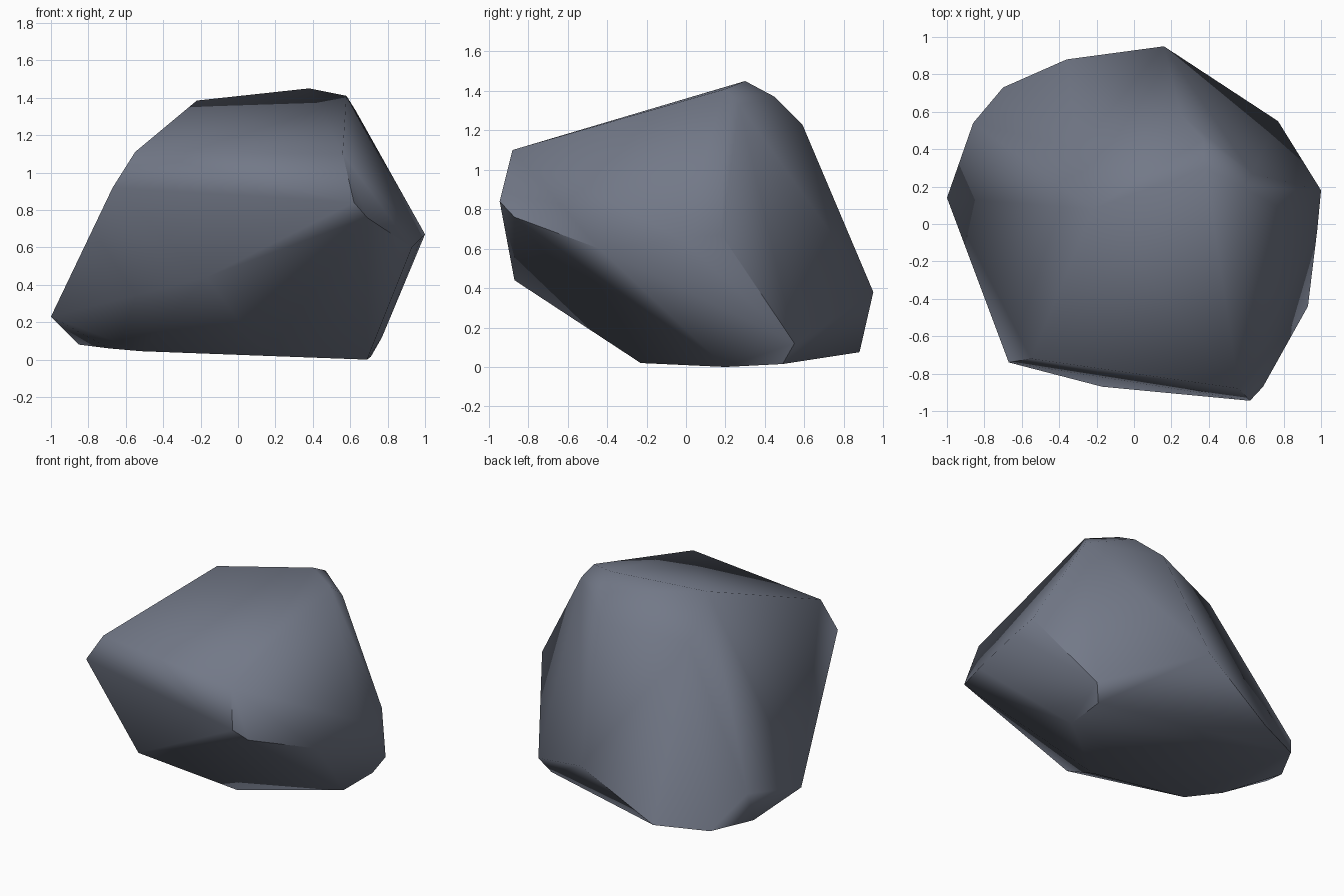
import bpy, bmesh, math

if "Cube" in bpy.data.objects:
    bpy.data.objects.remove(bpy.data.objects["Cube"])

# Corner points of the chipped boulder, grouped by region
base = [(.69, .20, 0), (.71, .49, .015), (.15, -.23, .02), (-.52, -.12, .045),
        (-.69, .06, .06), (-.85, .46, .08), (-.70, .73, .065), (-.36, .88, .075)]
sides = [(-1, .14, .23), (-.86, .54, .30), (.16, .95, .38), (.77, .55, .12),
         (1, .18, .67), (.98, -.03, .65), (.93, -.44, .60), (-.17, -.87, .44)]
front = [(.62, -.945, .84), (.69, -.87, .76), (.56, -.88, 1.10),
         (-.55, -.72, 1.11), (-.67, -.74, .92)]
crown = [(-.22, .08, 1.385), (.38, .30, 1.45), (.58, .20, 1.41), (.63, .27, 1.33),
         (.37, .45, 1.37), (.25, .59, 1.23), (-.30, .40, 1.16)]

# Wrap the corners in a convex shell
bm = bmesh.new()
for p in base + sides + front + crown:
    bm.verts.new(p)
hull = bmesh.ops.convex_hull(bm, input=bm.verts)
loose = [v for v in bm.verts if not v.link_faces]
bmesh.ops.delete(bm, geom=loose, context='VERTS')
bmesh.ops.recalc_face_normals(bm, faces=bm.faces)

mesh = bpy.data.meshes.new("boulder")
bm.to_mesh(mesh)
bm.free()
rock = bpy.data.objects.new("boulder", mesh)
bpy.context.collection.objects.link(rock)

# Slate grey stone
stone = bpy.data.materials.new("slate grey stone")
stone.diffuse_color = (.17, .19, .245, 1)
stone.use_nodes = True
stone.node_tree.nodes["Principled BSDF"].inputs["Base Color"].default_value = stone.diffuse_color
mesh.materials.append(stone)

# Soft shading across the facets
bpy.context.view_layer.objects.active = rock
rock.select_set(True)
bpy.ops.object.shade_smooth_by_angle(angle=math.radians(60))
